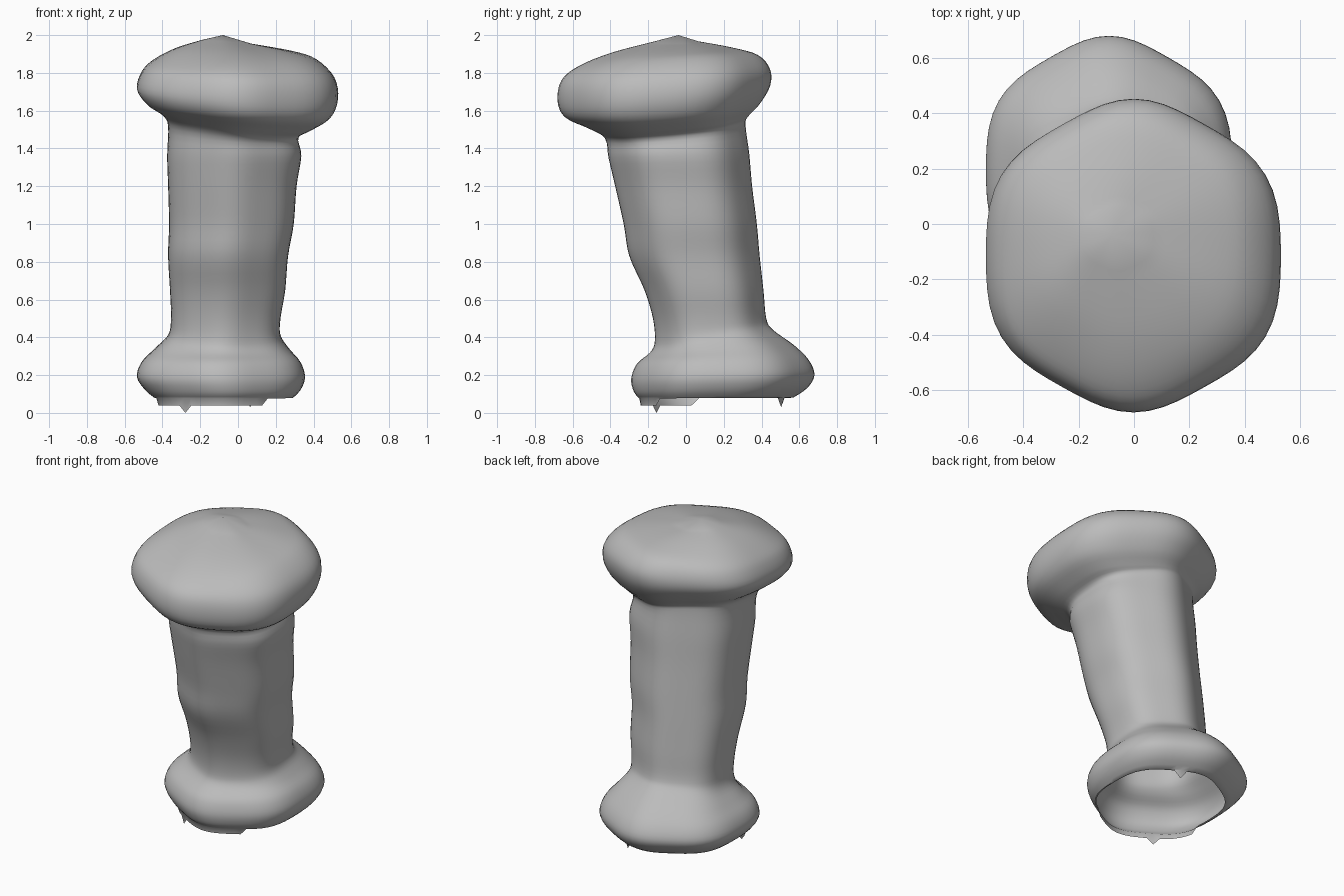
import bpy, bmesh, math

cube = bpy.data.objects.get("Cube")
if cube:
    bpy.data.objects.remove(cube, do_unlink=True)

grey = bpy.data.materials.new("plain grey")
grey.use_nodes = True
colour = (0.5, 0.5, 0.5, 1)
grey.diffuse_color = colour
grey.node_tree.nodes["Principled BSDF"].inputs["Base Color"].default_value = colour

SEGMENTS = 60
STEPS = 4

# Rings: height, left and right edge, front and back edge, tilt in x, tilt in y
rings = [
    (0.07, -.43, .28, -.24, .55, 0, 0),
    (0.12, -.49, .33, -.275, .64, 0, .01),
    (0.19, -.535, .355, -.29, .68, 0, .01),
    (0.27, -.51, .33, -.26, .65, 0, .01),
    (0.34, -.44, .27, -.19, .57, 0, .02),
    (0.41, -.37, .225, -.165, .46, 0, .03),
    (0.50, -.355, .225, -.175, .425, 0, 0),
    (0.65, -.36, .25, -.22, .41, 0, 0),
    (0.83, -.37, .265, -.30, .39, 0, 0),
    (1.00, -.365, .295, -.33, .375, 0, 0),
    (1.20, -.37, .31, -.375, .35, 0, 0),
    (1.36, -.375, .335, -.41, .335, 0, .01),
    (1.49, -.37, .32, -.43, .315, -.03, .035),
    (1.54, -.40, .39, -.52, .33, -.04, .03),
    (1.60, -.48, .49, -.64, .39, -.035, .035),
    (1.69, -.535, .53, -.68, .445, -.025, .04),
    (1.79, -.51, .51, -.66, .445, -.015, .03),
    (1.865, -.45, .42, -.57, .38, 0, .03),
    (1.92, -.33, .30, -.40, .24, -.01, .015),
    (1.965, -.19, .07, -.17, .07, -.01, 0),
]


def blend(a, b, c, d, t):
    """Smooth curve from b to c."""
    return b + t / 2 * (c - a + t * (2*a - 5*b + 4*c - d + t * (3*(b - c) + d - a)))


def smooth_rings():
    last = len(rings) - 1
    for i in range(last):
        four = [rings[min(max(i + k, 0), last)] for k in (-1, 0, 1, 2)]
        for s in range(STEPS):
            yield [blend(*vals, s / STEPS) for vals in zip(*four)]
    yield rings[-1]


def ring_points(ring):
    """Rounded hexagon with corners at the front and back."""
    z, x0, x1, y0, y1, tx, ty = ring
    for i in range(SEGMENTS):
        a = math.tau * i / SEGMENTS
        hexa = 1 - 0.022 * (1 + math.cos(6 * a))
        c, s = math.cos(a), math.sin(a)
        r = hexa / (1 - 0.044 * c * c)
        yield ((x0 + x1) / 2 + (x1 - x0) / 2 * c * r,
               (y0 + y1) / 2 + (y1 - y0) / 2 * s * r,
               z + tx * c + ty * s)


# Hollow shell: wide foot, leaning shaft and tilted cap
bm = bmesh.new()
loops = [[bm.verts.new(p) for p in ring_points(r)] for r in smooth_rings()]
for low, high in zip(loops, loops[1:]):
    for i in range(SEGMENTS):
        j = (i + 1) % SEGMENTS
        bm.faces.new((low[i], low[j], high[j], high[i]))

# Closed, slightly peaked crown
apex = bm.verts.new((-.08, -.04, 2))
for i in range(SEGMENTS):
    bm.faces.new((loops[-1][i], loops[-1][(i + 1) % SEGMENTS], apex))

# Ragged open rim, lower at the front right, with two small teeth
for v in loops[0]:
    v.co.z = 0.04 if v.co.x < 0.15 and v.co.y < 0.07 else 0.08
for tooth, depth in (((-.28, -.17), 0.0), ((.06, .53), 0.03)):
    nearest = min(loops[0], key=lambda v: math.dist(v.co.xy, tooth))
    nearest.co.z = depth

mesh = bpy.data.meshes.new("hollow_post")
bm.to_mesh(mesh)
bm.free()
mesh.materials.append(grey)
post = bpy.data.objects.new("hollow_post", mesh)
bpy.context.collection.objects.link(post)

bpy.context.view_layer.objects.active = post
post.select_set(True)
bpy.ops.object.shade_smooth_by_angle(angle=math.radians(50))
